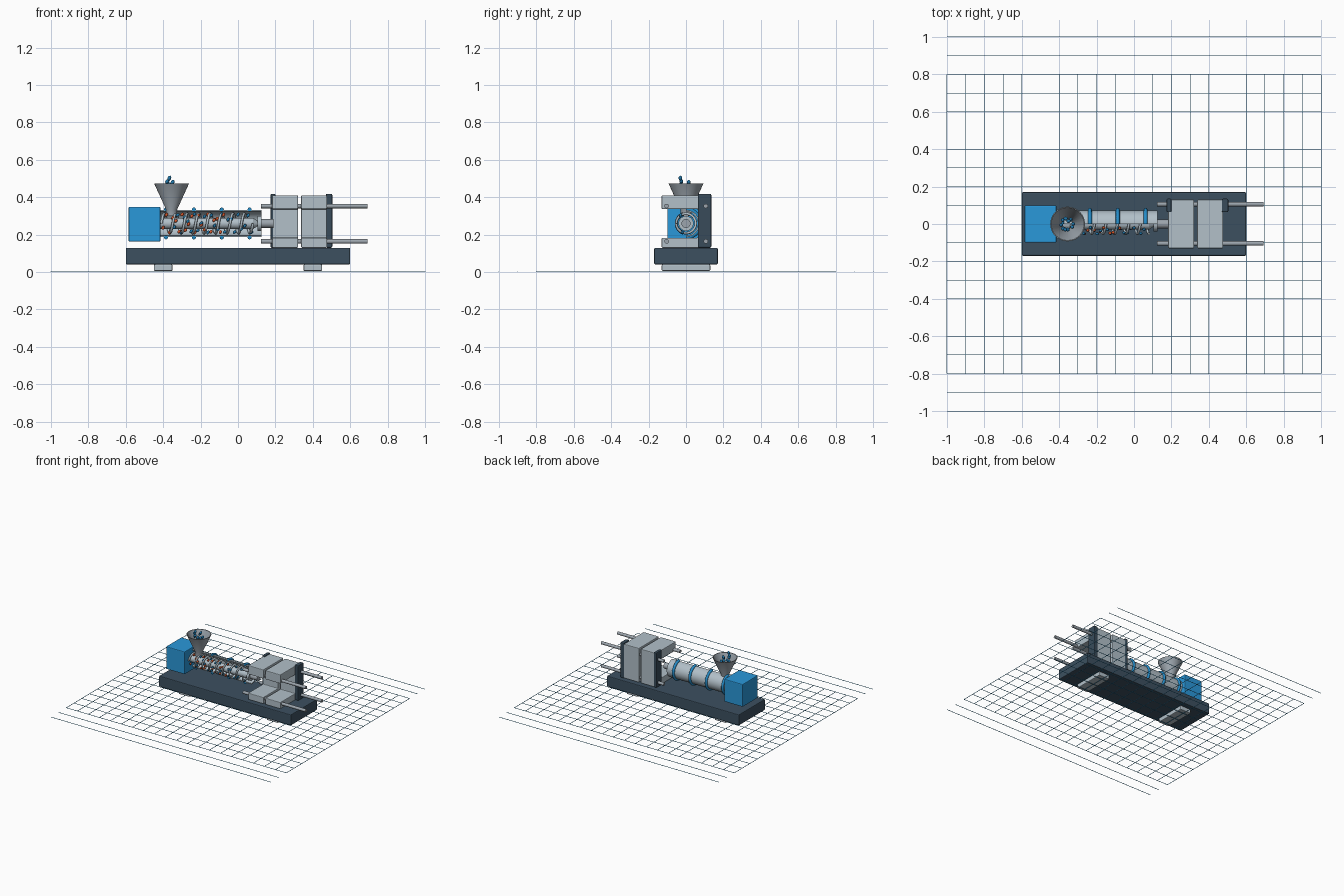
import bpy, bmesh, math, random
from mathutils import Vector, Matrix

cube = bpy.data.objects.get("Cube")
if cube:
    bpy.data.objects.remove(cube, do_unlink=True)
random.seed(4)


def material(name, hexcode):
    # sRGB hex to linear
    rgb = [int(hexcode[i:i + 2], 16) / 255 for i in (0, 2, 4)]
    col = [c / 12.92 if c < 0.04 else ((c + 0.055) / 1.055) ** 2.4 for c in rgb] + [1]
    m = bpy.data.materials.new(name)
    m.use_nodes = True
    m.diffuse_color = col
    m.node_tree.nodes["Principled BSDF"].inputs["Base Color"].default_value = col
    return m


SLATE = material("dark slate", "3c5060")
NAVY = material("darker slate", "384b5a")
LIGHT = material("light grey", "b2c0c9")
STEEL = material("steel grey", "9ca5ad")
BLUE = material("bright blue", "2a98da")
HEAT = material("heater blue", "258cc8")
PELLET = material("deep blue", "2078ac")
MELT = material("burnt orange", "d9572a")
GRID = material("grid blue", "3aa0d4")
AXIS = Vector((0, 0, 0.26))      # centre line of the barrel


def finish(name, bm, mat, bevel=0, smooth=False):
    bmesh.ops.recalc_face_normals(bm, faces=bm.faces)
    me = bpy.data.meshes.new(name)
    bm.to_mesh(me)
    bm.free()
    ob = bpy.data.objects.new(name, me)
    bpy.context.collection.objects.link(ob)
    me.materials.append(mat)
    if bevel:
        mod = ob.modifiers.new("Bevel", 'BEVEL')
        mod.width = bevel
        mod.segments = 2
    if smooth:
        bpy.ops.object.select_all(action='DESELECT')
        ob.select_set(True)
        bpy.context.view_layer.objects.active = ob
        bpy.ops.object.shade_smooth_by_angle()
    return ob


def add_box(bm, x, y, z):
    size = [b - a for a, b in (x, y, z)]
    mid = [(a + b) / 2 for a, b in (x, y, z)]
    bmesh.ops.create_cube(bm, matrix=Matrix.Translation(mid) @ Matrix.Diagonal(size + [1]))


def box(name, x, y, z, mat, bevel=0.006):
    bm = bmesh.new()
    add_box(bm, x, y, z)
    return finish(name, bm, mat, bevel)


def prism(name, outline, x0, x1, mat, bevel=0, smooth=False):
    # outline of (y, z) pairs extruded along x
    bm = bmesh.new()
    face = bm.faces.new([bm.verts.new((x0, y, z)) for y, z in outline])
    ext = bmesh.ops.extrude_face_region(bm, geom=[face])
    verts = [g for g in ext["geom"] if isinstance(g, bmesh.types.BMVert)]
    bmesh.ops.translate(bm, verts=verts, vec=(x1 - x0, 0, 0))
    return finish(name, bm, mat, bevel, smooth)


def rod(name, x0, x1, y, z, r0, mat, r1=None):
    bm = bmesh.new()
    place = Matrix.Translation(((x0 + x1) / 2, y, z)) @ Matrix.Rotation(math.pi / 2, 4, 'Y')
    bmesh.ops.create_cone(bm, cap_ends=True, segments=24, radius1=r0,
                          radius2=r0 if r1 is None else r1, depth=x1 - x0, matrix=place)
    return finish(name, bm, mat, smooth=True)


def tube(name, points, radius, mat):
    cu = bpy.data.curves.new(name, 'CURVE')
    cu.dimensions = '3D'
    cu.bevel_depth = radius
    cu.bevel_resolution = 2
    cu.use_fill_caps = True
    sp = cu.splines.new('POLY')
    sp.points.add(len(points) - 1)
    for p, co in zip(sp.points, points):
        p.co = (*co, 1)
    ob = bpy.data.objects.new(name, cu)
    bpy.context.collection.objects.link(ob)
    cu.materials.append(mat)
    return ob


def around(x, r, a):
    # point on a circle about the barrel axis; angle 0 faces the front
    return AXIS + Vector((x, -r * math.cos(a), r * math.sin(a)))


# Floor grid
bm = bmesh.new()
T = 0.0012
for i in range(-10, 11):
    add_box(bm, (-1, 1), (i / 10 - T, i / 10 + T), (0, 0.003))
    add_box(bm, (i / 10 - T, i / 10 + T), (-0.8, 0.8), (0, 0.003))
finish("floor_grid", bm, GRID)

# Base and feet
box("base", (-0.6, 0.6), (-0.17, 0.17), (0.041, 0.13), SLATE)
for side, x in (("right", -0.4), ("left", 0.4)):
    box(side + "_foot", (x - 0.05, x + 0.05), (-0.13, 0.13), (0.006, 0.041), LIGHT)

# Drive housing
box("drive_housing", (-0.585, -0.415), (-0.1, 0.1), (0.163, 0.349), BLUE)

# Barrel, cut open at the front
steps = [math.pi * (0.5 + i / 24) for i in range(25)]
ring = [around(0, 0.072, a) for a in steps] + [around(0, 0.064, a) for a in reversed(steps)]
prism("barrel_half", [(p.y, p.z) for p in ring], -0.42, 0.125, LIGHT, smooth=True)

# Heater bands around the back of the barrel
for i in range(4):
    x = -0.385 + i * 0.149
    tube("heater_band_%d" % (i + 1), [around(x, 0.075, a) for a in steps], 0.011, HEAT)

# Screw with helical flight
rod("screw_shaft", -0.42, 0.08, 0, AXIS.z, 0.03, LIGHT)
rod("screw_tip", 0.08, 0.12, 0, AXIS.z, 0.03, LIGHT, 0.005)
TURNS = 8
helix = [around(-0.41 + 0.49 * i / 256, 0.052, math.tau * TURNS * i / 256) for i in range(257)]
tube("screw_flight", helix, 0.007, LIGHT)

# Nozzle
rod("nozzle_collar", 0.105, 0.125, 0, AXIS.z, 0.04, LIGHT)
rod("nozzle", 0.12, 0.19, 0, AXIS.z, 0.024, STEEL)

# Hopper: open cone with a short neck
bm = bmesh.new()
loops = []
for r, z in ((0.03, 0.3), (0.03, 0.335), (0.093, 0.473), (0.088, 0.473), (0.026, 0.335), (0.026, 0.3)):
    loops.append([bm.verts.new((-0.355 + r * math.cos(i * math.tau / 32),
                                r * math.sin(i * math.tau / 32), z)) for i in range(32)])
for lo, hi in zip(loops, loops[1:] + loops[:1]):
    for i in range(32):
        j = (i + 1) % 32
        bm.faces.new((lo[i], lo[j], hi[j], hi[i]))
finish("hopper", bm, STEEL, smooth=True)


def pellets(name, centres, radius, mat):
    # short tilted grains
    bm = bmesh.new()
    for c in centres:
        tilt = Matrix.Rotation(random.uniform(0.2, 0.9), 4, 'Y')
        bmesh.ops.create_icosphere(bm, subdivisions=2, radius=radius,
                                   matrix=Matrix.Translation(c) @ tilt @ Matrix.Diagonal((1, 1, 1.4, 1)))
    finish(name, bm, mat, smooth=True)


# Pellets in the hopper, with a few dropping in
loose = [Vector((-0.357 + 0.032 * math.cos(i * 2.4), 0.03 * math.sin(i * 2.4), 0.425 + 0.006 * i))
         for i in range(8)]
falling = [Vector(c) for c in ((-0.378, -0.025, 0.485), (-0.367, -0.03, 0.502), (-0.35, 0.015, 0.48))]
pellets("hopper_pellets", loose + falling, 0.01, PELLET)


# Pellets riding along the screw
def ride(x0, x1, count):
    return [around(x0 + (x1 - x0) * i / count, 0.052, 1.2 * math.sin(2.4 * i + x0))
            for i in range(count)]


pellets("warm_pellets", ride(-0.4, -0.06, 20), 0.008, MELT)
pellets("blue_pellets", ride(-0.34, 0.09, 24), 0.008, PELLET)

# Mould halves, open towards the front
section = [(-0.13, 0.13), (0.13, 0.13), (0.13, 0.41), (-0.13, 0.41),
           (-0.13, 0.337), (0.063, 0.337), (0.063, 0.183), (-0.13, 0.183)]
prism("fixed_mould", section, 0.182, 0.321, LIGHT, 0.005)
prism("moving_mould", section, 0.338, 0.476, LIGHT, 0.005)

# Clamp platens
box("fixed_platen", (0.174, 0.2), (0.063, 0.135), (0.13, 0.418), NAVY)
box("moving_platen", (0.47, 0.504), (0.063, 0.135), (0.13, 0.418), NAVY)

# Tie bars
for depth, y in (("front", -0.104), ("back", 0.106)):
    for level, z in (("lower", 0.164), ("upper", 0.353)):
        rod("%s_%s_tie_bar" % (depth, level), 0.123, 0.692, y, z, 0.012, STEEL)
